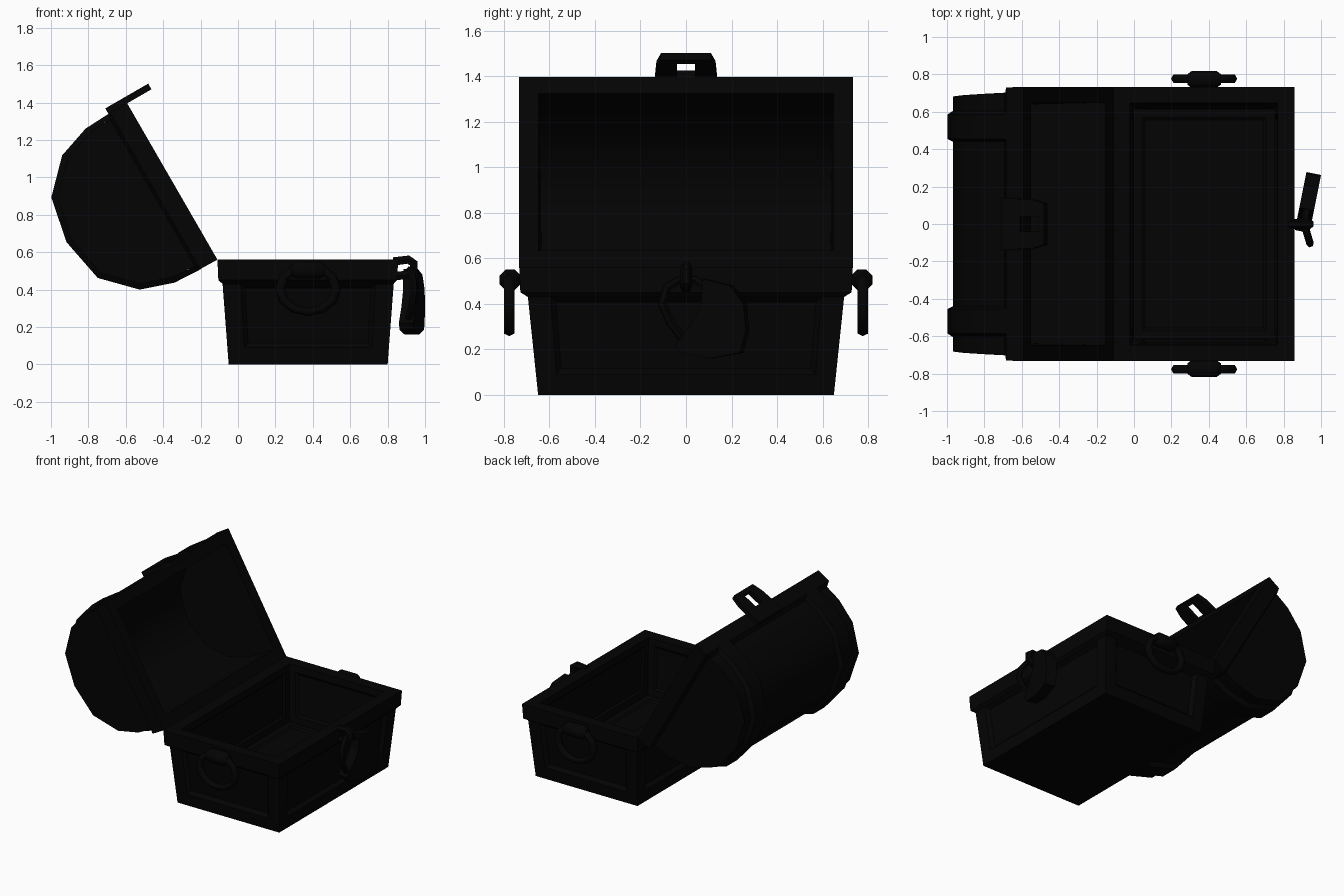
import bpy, bmesh, math

if "Cube" in bpy.data.objects:
    bpy.data.objects.remove(bpy.data.objects["Cube"])

mat = bpy.data.materials.new("black")
mat.diffuse_color = (0.001, 0.001, 0.001, 1)
mat.use_nodes = True
mat.node_tree.nodes["Principled BSDF"].inputs["Base Color"].default_value = mat.diffuse_color


def skin(name, loops, closed=True, caps=False, panels=None):
    """Join successive equal-length point loops with quads."""
    bm = bmesh.new()
    vs = [[bm.verts.new(p) for p in lp] for lp in loops]
    n = len(loops[0])
    for a, b in zip(vs, vs[1:]):
        for j in range(n if closed else n - 1):
            k = (j + 1) % n
            bm.faces.new((a[j], a[k], b[k], b[j]))
    if caps:
        bm.faces.new(vs[0][::-1])
        bm.faces.new(vs[-1])
    bmesh.ops.remove_doubles(bm, verts=bm.verts, dist=1e-5)
    bmesh.ops.recalc_face_normals(bm, faces=bm.faces)
    if panels:
        panels(bm)
    me = bpy.data.meshes.new(name)
    bm.to_mesh(me)
    bm.free()
    ob = bpy.data.objects.new(name, me)
    bpy.context.collection.objects.link(ob)
    me.materials.append(mat)
    return ob


def select(ob):
    bpy.ops.object.select_all(action='DESELECT')
    ob.select_set(True)
    bpy.context.view_layer.objects.active = ob


def smooth(ob, angle=42):
    select(ob)
    bpy.ops.object.shade_smooth_by_angle(angle=math.radians(angle))


def rect(x0, x1, y, z):
    return [(x0, -y, z), (x1, -y, z), (x1, y, z), (x0, y, z)]


def tube(name, pts, r):
    cu = bpy.data.curves.new(name, 'CURVE')
    cu.dimensions = '3D'
    cu.bevel_depth = r
    cu.bevel_resolution = 1
    cu.use_fill_caps = True
    sp = cu.splines.new('POLY')
    sp.points.add(len(pts) - 1)
    for p, q in zip(sp.points, pts):
        p.co = (*q, 1)
    ob = bpy.data.objects.new(name, cu)
    bpy.context.collection.objects.link(ob)
    select(ob)
    bpy.ops.object.convert(target='MESH')
    ob = bpy.context.object
    ob.data.materials.append(mat)
    smooth(ob, 50)


# Chest base: tapered box, rim and hollow, with sunken panels
def inset(bm, faces, margin, depth=0.0):
    bmesh.ops.inset_individual(bm, faces=faces, thickness=margin, depth=-depth,
                               use_even_offset=True)


def base_panels(bm):
    bm.faces.ensure_lookup_table()
    outer, inner, floor = bm.faces[0:4], bm.faces[16:20], [bm.faces[21]]
    inset(bm, outer, 0.09)
    for f in outer:  # outer panels run up to the rim
        for v in f.verts:
            if v.co.z > 0.2:
                v.co += f.normal * 0.007
                v.co.z = 0.428
    inset(bm, outer, 0.022, 0.025)
    inset(bm, inner, 0.05)
    inset(bm, inner, 0.015, 0.012)
    inset(bm, floor, 0.045)
    inset(bm, floor, 0.015, 0.012)


skin("chest_base", [
    rect(-0.05, 0.80, 0.65, 0), rect(-0.082, 0.832, 0.695, 0.43),
    rect(-0.105, 0.85, 0.728, 0.45), rect(-0.11, 0.857, 0.733, 0.56),
    rect(-0.022, 0.767, 0.647, 0.56), rect(0, 0.75, 0.615, 0.14)],
    caps=True, panels=base_panels)

# Lid is laid out closed (a = depth, h = height) and swung open 120 degrees
C, S = math.cos(math.radians(120)), math.sin(math.radians(120))


def L(a, y, h):
    return (-0.11 + a * C - h * S, y, 0.56 + a * S + h * C)


def lid_rect(m, y, h):
    return [L(a, b, h) for a, b in ((m, -y), (0.967 - m, -y), (0.967 - m, y), (m, y))]


skin("lid_rim", [
    lid_rect(0.085, 0.648, 0.1), lid_rect(0.085, 0.648, 0), lid_rect(0, 0.733, 0),
    lid_rect(0.002, 0.73, 0.105), lid_rect(0.03, 0.69, 0.13)])

M = 0.4835
half = [(0.0, 0.1), (0.008, 0.26), (0.069, 0.44), (0.235, 0.603)]
band = half + [(M, 0.652)] + [(2 * M - a, h) for a, h in reversed(half)]
body = [(M + (a - M) * 0.94, h * 0.955) for a, h in band]
body_flat = [(body[0][0], 0.09)] + body[1:-1] + [(body[-1][0], 0.09)]
hollow = [(M + (a - M) * 0.825, h * 0.92) for a, h in band]
hollow = [(hollow[0][0], 0.0)] + hollow[1:-1] + [(hollow[-1][0], 0.0)]


def arch(profile, y, taper=0.0):
    s = 1 if y > 0 else -1
    return [L(a, y - s * taper * h, h) for a, h in profile]


smooth(skin("lid_shell", [arch(body_flat, -0.708, 0.045), arch(body_flat, 0.708, 0.045)],
            closed=False, caps=True))
lining = skin("lid_lining", [arch(hollow, -0.648, 0.02), arch(hollow, 0.648, 0.02)],
              closed=False, caps=True)
lining.data.flip_normals()
smooth(lining)

# Raised straps over the lid
for s, side in ((1, "back"), (-1, "front")):
    smooth(skin("lid_strap_" + side, [arch(body, s * 0.44), arch(band, s * 0.455),
                                      arch(band, s * 0.585), arch(body, s * 0.605)],
                closed=False))

# Slotted hasp on the lid edge
plate = [(-0.14, 0.115), (0.14, 0.115), (0.13, -0.08),
         (0.11, -0.15), (-0.11, -0.15), (-0.13, -0.08)]
slot = [(-0.04, 0), (0.04, 0), (0.04, -0.06), (0.04, -0.115), (-0.04, -0.115), (-0.04, -0.06)]
skin("hasp", [[L(a, y, h) for y, h in o] for o, a in
              ((plate, 0.965), (plate, 1.0), (slot, 1.0), (slot, 0.965), (plate, 0.965))])

# Side handles: ring hanging from a chamfered lug
for s, side in ((1, "back"), (-1, "front")):
    bpy.ops.mesh.primitive_torus_add(major_segments=12, minor_segments=6, major_radius=0.15,
                                     minor_radius=0.027, location=(0.375, s * 0.777, 0.403),
                                     rotation=(math.pi / 2, 0, 0))
    ring = bpy.context.object
    ring.name = "handle_ring_" + side
    ring.scale = (1, 0.82, 1)
    ring.data.materials.append(mat)
    smooth(ring, 65)
    smooth(skin("handle_lug_" + side, [
        [(x, s * 0.773 + r * math.cos(t), 0.505 + r * math.sin(t))
         for t in [math.pi / 8 + i * math.pi / 4 for i in range(8)]]
        for x, r in ((0.285, 0.03), (0.31, 0.05), (0.44, 0.05), (0.465, 0.03))], caps=True), 50)

# Staple on the front rim
tube("staple", [(0.83, 0, 0.55), (0.91, 0, 0.56), (0.94, 0, 0.54),
                (0.94, 0, 0.50), (0.91, 0, 0.48), (0.83, 0, 0.47)], 0.026)

# Padlock: thick D-shaped body hanging askew, with its shackle
outline = [(0.08, 0.51), (0.2, 0.48), (0.26, 0.4), (0.27, 0.28), (0.245, 0.185),
           (0.11, 0.16), (-0.02, 0.185), (-0.04, 0.22), (0.03, 0.31), (0.075, 0.4)]
skin("padlock_body", [[(0.907 + 0.2 * y + o, y - 0.2 * o, z) for y, z in outline]
                      for o in (-0.039, 0.039)], caps=True)
path = [(0.0, 0.23), (-0.07, 0.32), (-0.105, 0.4), (-0.085, 0.47),
        (-0.03, 0.505), (0.04, 0.505), (0.1, 0.46)]
tube("padlock_shackle", [(0.91 + (0.2 * y if y > 0 else -0.3 * y), y, z) for y, z in path], 0.02)
